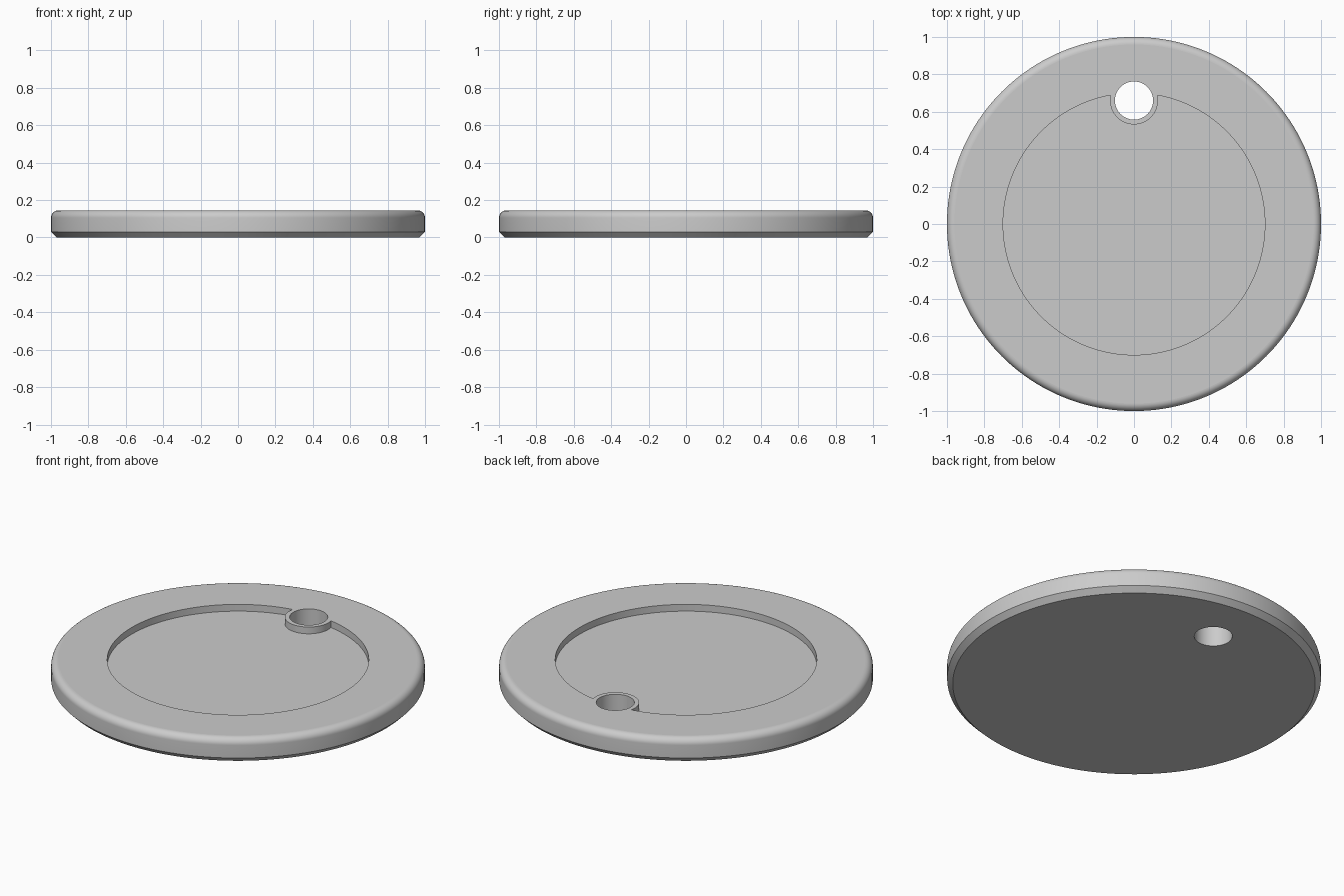
import bpy, bmesh
from math import pi, sin, cos
from mathutils import Vector

cube = bpy.data.objects.get("Cube")
if cube:
    bpy.data.objects.remove(cube, do_unlink=True)

HEIGHT = 0.145
FLOOR = 0.105          # height of the recess floor
CHAMFER = 0.03
FILLET = 0.04
HOLE_Y = 0.66
SEGMENTS = 160

grey = bpy.data.materials.new("plain_grey")
grey.use_nodes = True
grey.diffuse_color = (0.6, 0.6, 0.6, 1)
grey.node_tree.nodes["Principled BSDF"].inputs["Base Color"].default_value = (0.6, 0.6, 0.6, 1)


def turned(name, profile, segments, y=0):
    """Turn a (radius, z) profile about the vertical axis and cap both ends."""
    bm = bmesh.new()
    verts = [bm.verts.new((r, 0, z)) for r, z in profile]
    edges = [bm.edges.new(pair) for pair in zip(verts, verts[1:])]
    bmesh.ops.spin(bm, geom=verts + edges, cent=(0, 0, 0), axis=(0, 0, 1),
                   angle=2 * pi, steps=segments, use_duplicate=False)
    bmesh.ops.remove_doubles(bm, verts=bm.verts, dist=1e-5)
    bmesh.ops.holes_fill(bm, edges=[e for e in bm.edges if e.is_boundary], sides=0)
    bmesh.ops.recalc_face_normals(bm, faces=bm.faces)
    bmesh.ops.translate(bm, verts=bm.verts, vec=Vector((0, y, 0)))
    mesh = bpy.data.meshes.new(name)
    bm.to_mesh(mesh)
    bm.free()
    mesh.materials.append(grey)
    obj = bpy.data.objects.new(name, mesh)
    bpy.context.collection.objects.link(obj)
    return obj


def cut(target, cutter):
    """Subtract the cutter from the target, then discard it."""
    cutter.hide_render = True
    mod = target.modifiers.new("cut", "BOOLEAN")
    mod.operation, mod.solver, mod.object = "DIFFERENCE", "EXACT", cutter
    bpy.context.view_layer.objects.active = target
    bpy.ops.object.modifier_apply(modifier=mod.name)
    bpy.data.objects.remove(cutter, do_unlink=True)


# Disc: chamfered below, rounded above
steps = 10
profile = [(1 - CHAMFER, 0), (1, CHAMFER)]
for i in range(steps + 1):
    a = pi / 2 * i / steps
    profile.append((1 - FILLET + FILLET * cos(a), HEIGHT - FILLET + FILLET * sin(a)))
disc = turned("disc", profile, SEGMENTS)

# Shallow round recess that leaves a collar standing around the hole
recess = turned("recess_cutter", [(0.7, FLOOR), (0.7, HEIGHT + 0.1)], SEGMENTS)
collar = turned("collar_cutter", [(0.128, 0), (0.128, HEIGHT + 0.3)], 64, HOLE_Y)
cut(recess, collar)
cut(disc, recess)

# Hole right through the disc
cut(disc, turned("hole_cutter", [(0.102, -0.1), (0.102, HEIGHT + 0.1)], 64, HOLE_Y))

# Smooth the curved walls, keep the level faces flat
bpy.ops.object.select_all(action="DESELECT")
disc.select_set(True)
bpy.context.view_layer.objects.active = disc
bpy.ops.object.shade_smooth_by_angle(angle=pi / 6)
for face in disc.data.polygons:
    if abs(face.normal.z) > 0.999:
        face.use_smooth = False
